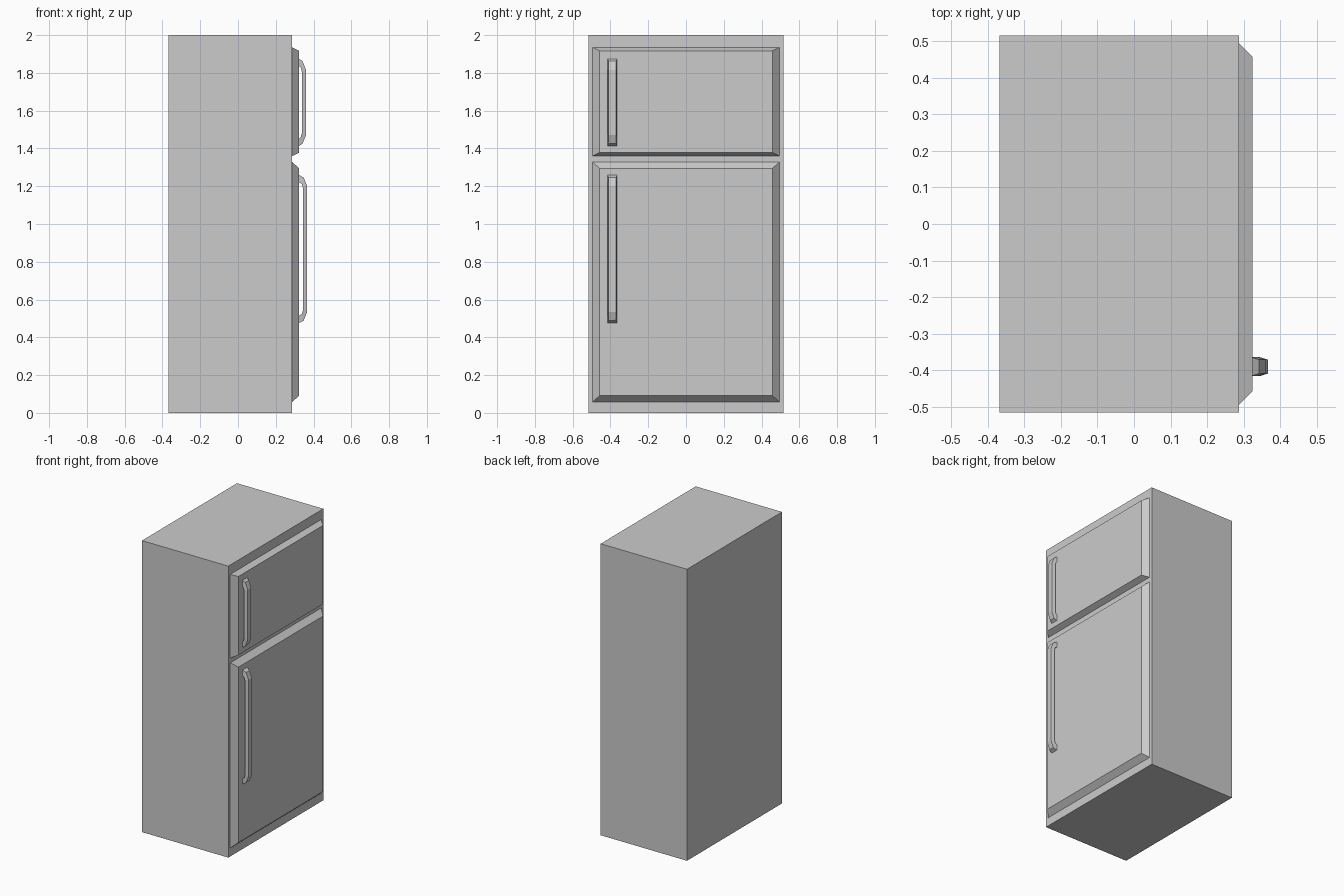
import bpy, bmesh

if "Cube" in bpy.data.objects:
    bpy.data.objects.remove(bpy.data.objects["Cube"])

BODY_BACK, BODY_FRONT = -0.368, 0.287
DOOR_FRONT = 0.324
HANDLE_Y = -0.39


def make_object(name, bm):
    bmesh.ops.recalc_face_normals(bm, faces=bm.faces[:])
    mesh = bpy.data.meshes.new(name)
    bm.to_mesh(mesh)
    bm.free()
    obj = bpy.data.objects.new(name, mesh)
    bpy.context.collection.objects.link(obj)
    return obj


def block(name, x0, x1, half_y, z0, z1, inset_y=0.0, inset_z=0.0):
    """Box along x whose +x face is inset to give sloped sides."""
    bm = bmesh.new()
    bmesh.ops.create_cube(bm, size=2)
    for v in bm.verts:
        front = v.co.x > 0
        iy, iz = (inset_y, inset_z) if front else (0, 0)
        y = (half_y - iy) * v.co.y
        z = z1 - iz if v.co.z > 0 else z0 + iz
        v.co = (x1 if front else x0, y, z)
    return make_object(name, bm)


def handle(name, z0, z1, reach):
    """Bracket-shaped bar with a narrower outer face."""
    back = DOOR_FRONT - 0.003
    bar = reach - 0.022
    outer = [(back, 0), (reach - 0.018, 0.014), (reach, 0.06)]
    inner = [(back, 0.038), (bar - 0.006, 0.048), (bar, 0.07)]

    def mirrored(points):
        top = [(x, z1 - d) for x, d in points]
        bottom = [(x, z0 + d) for x, d in reversed(points)]
        return top + bottom

    bm = bmesh.new()
    rings = []
    for (ox, oz), (ix, iz) in zip(mirrored(outer), mirrored(inner)):
        section = [(ix, -0.026, iz), (ox, -0.019, oz), (ox, 0.019, oz), (ix, 0.026, iz)]
        # feet keep their full width where they meet the door
        if ox == back:
            section = [(x, 0.026 if y > 0 else -0.026, z) for x, y, z in section]
        rings.append([bm.verts.new((x, HANDLE_Y + y, z)) for x, y, z in section])
    for a, b in zip(rings, rings[1:]):
        for i in range(4):
            j = (i + 1) % 4
            bm.faces.new((a[i], a[j], b[j], b[i]))
    bm.faces.new(rings[0])
    bm.faces.new(rings[-1])
    return make_object(name, bm)


# Cabinet
block("cabinet", BODY_BACK, BODY_FRONT, 0.515, 0.0, 2.0)

# Doors with sloped edges
block("freezer_door", BODY_FRONT, DOOR_FRONT, 0.494, 1.36, 1.935, 0.036, 0.018)
block("fridge_door", BODY_FRONT, DOOR_FRONT, 0.494, 0.058, 1.328, 0.036, 0.033)

# Handles
handle("freezer_handle", 1.412, 1.876, 0.36)
handle("fridge_handle", 0.475, 1.26, 0.366)
